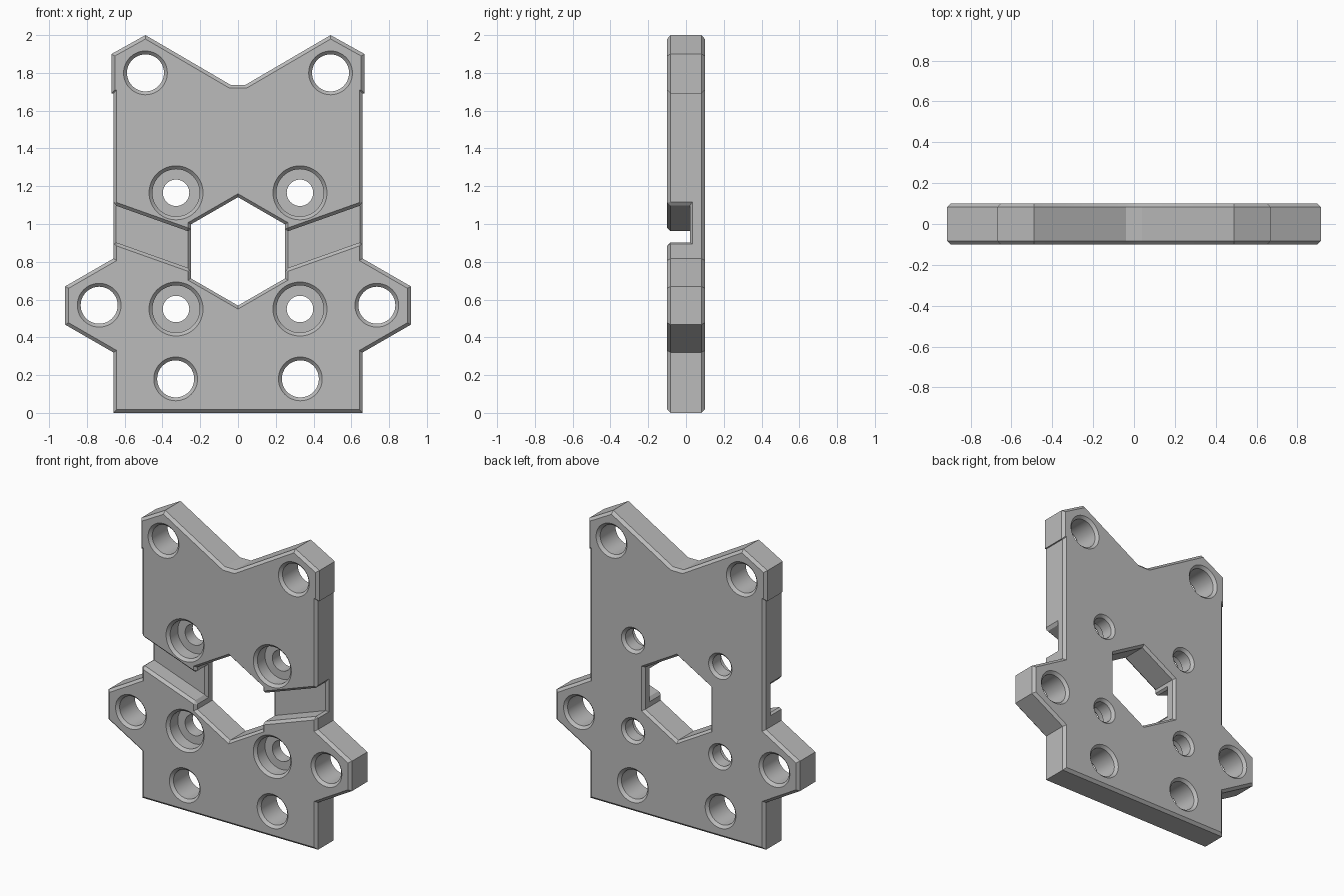
import bpy, bmesh, math
from mathutils import Vector

cube = bpy.data.objects.get("Cube")
if cube:
    bpy.data.objects.remove(cube, do_unlink=True)

grey = bpy.data.materials.new("plate grey")
grey.use_nodes = True
colour = (0.5, 0.5, 0.5, 1)
grey.diffuse_color = colour
grey.node_tree.nodes["Principled BSDF"].inputs["Base Color"].default_value = colour

HALF = 0.1        # half the plate thickness
CHAMFER = 0.018   # edge chamfer
OVER = 0.02       # how far cutters reach past the faces


def loft(name, loops):
    """Solid skinned through equal-length loops of 3D points."""
    bm = bmesh.new()
    rings = [[bm.verts.new(p) for p in loop] for loop in loops]
    n = len(rings[0])
    for a, b in zip(rings, rings[1:]):
        for i in range(n):
            j = (i + 1) % n
            bm.faces.new((a[i], a[j], b[j], b[i]))
    bm.faces.new(rings[0])
    bm.faces.new(rings[-1])
    bmesh.ops.recalc_face_normals(bm, faces=bm.faces)
    mesh = bpy.data.meshes.new(name)
    bm.to_mesh(mesh)
    bm.free()
    mesh.materials.append(grey)
    obj = bpy.data.objects.new(name, mesh)
    bpy.context.collection.objects.link(obj)
    return obj


def inset(points, d):
    """Mitred inset of a counter-clockwise outline."""
    result = []
    for i, p in enumerate(points):
        a = (p - points[i - 1]).normalized()
        b = (points[(i + 1) % len(points)] - p).normalized()
        na, nb = Vector((-a.y, a.x)), Vector((-b.y, b.x))
        result.append(p + (na + nb) * d / (1 + na.dot(nb)))
    return result


def round_cutter(name, x, z, steps, sides):
    """Cutter along y from (y, radius) steps; first corner points up."""
    angles = [math.tau * i / sides for i in range(sides)]
    return loft(name, [[(x + r * math.sin(t), y, z + r * math.cos(t)) for t in angles]
                       for y, r in steps])


def through(front, back):
    """Steps of a bore with chamfered mouths; equal radii give a plain hole."""
    reach = CHAMFER + OVER
    steps = [(-HALF - OVER, front + reach), (-HALF + CHAMFER, front)]
    if front != back:
        steps += [(0, front), (0, back)]
    return steps + [(HALF - CHAMFER, back), (HALF + OVER, back + reach)]


# Plate outline, left half mirrored to the right
half = [(0.66, 0), (0.66, 0.32), (0.915, 0.467), (0.915, 0.67), (0.66, 0.817),
        (0.66, 1.692), (0.67, 1.692), (0.67, 1.9), (0.49, 2.0), (0.04, 1.737)]
outline = [Vector(p) for p in half] + [Vector((-x, z)) for x, z in reversed(half)]
small = inset(outline, CHAMFER)
plate = loft("mounting_plate", [
    [(p.x, y, p.y) for p in pts]
    for y, pts in ((-HALF, small), (-HALF + CHAMFER, outline),
                   (HALF - CHAMFER, outline), (HALF, small))])

# Central hexagonal window
cutters = [round_cutter("hex_cutter", 0, 0.855, through(0.287, 0.287), 6)]

for side in (-1, 1):
    # Plain bores
    for x, z in ((0.49, 1.8), (0.735, 0.57), (0.33, 0.18)):
        cutters.append(round_cutter("bore_cutter", side * x, z, through(0.098, 0.098), 48))
    # Counterbored screw holes
    for z in (1.165, 0.55):
        cutters.append(round_cutter("screw_cutter", side * 0.328, z, through(0.125, 0.07), 48))
    # Sloping front channel, flared at both ends
    loops = []
    for x, flare in ((0.22, 0.045), (0.265, 0), (0.645, 0), (0.69, 0.045)):
        mid = 1.005 + (x - 0.66) * 0.355
        w = 0.097 + flare
        profile = [(-HALF - OVER, w + CHAMFER + OVER), (-HALF + CHAMFER, w), (0.02 + flare, w)]
        profile += [(y, -h) for y, h in reversed(profile)]
        loops.append([(side * x, y, mid + h) for y, h in profile])
    cutters.append(loft("channel_cutter", loops))

# Cut everything out of the plate
bpy.context.view_layer.objects.active = plate
for cutter in cutters:
    cutter.hide_render = True
    mod = plate.modifiers.new("cut", "BOOLEAN")
    mod.operation = "DIFFERENCE"
    mod.solver = "EXACT"
    mod.object = cutter
    bpy.ops.object.modifier_apply(modifier=mod.name)
    bpy.data.objects.remove(cutter, do_unlink=True)

bpy.ops.object.select_all(action="DESELECT")
plate.select_set(True)
bpy.ops.object.shade_smooth_by_angle(angle=math.radians(25))
